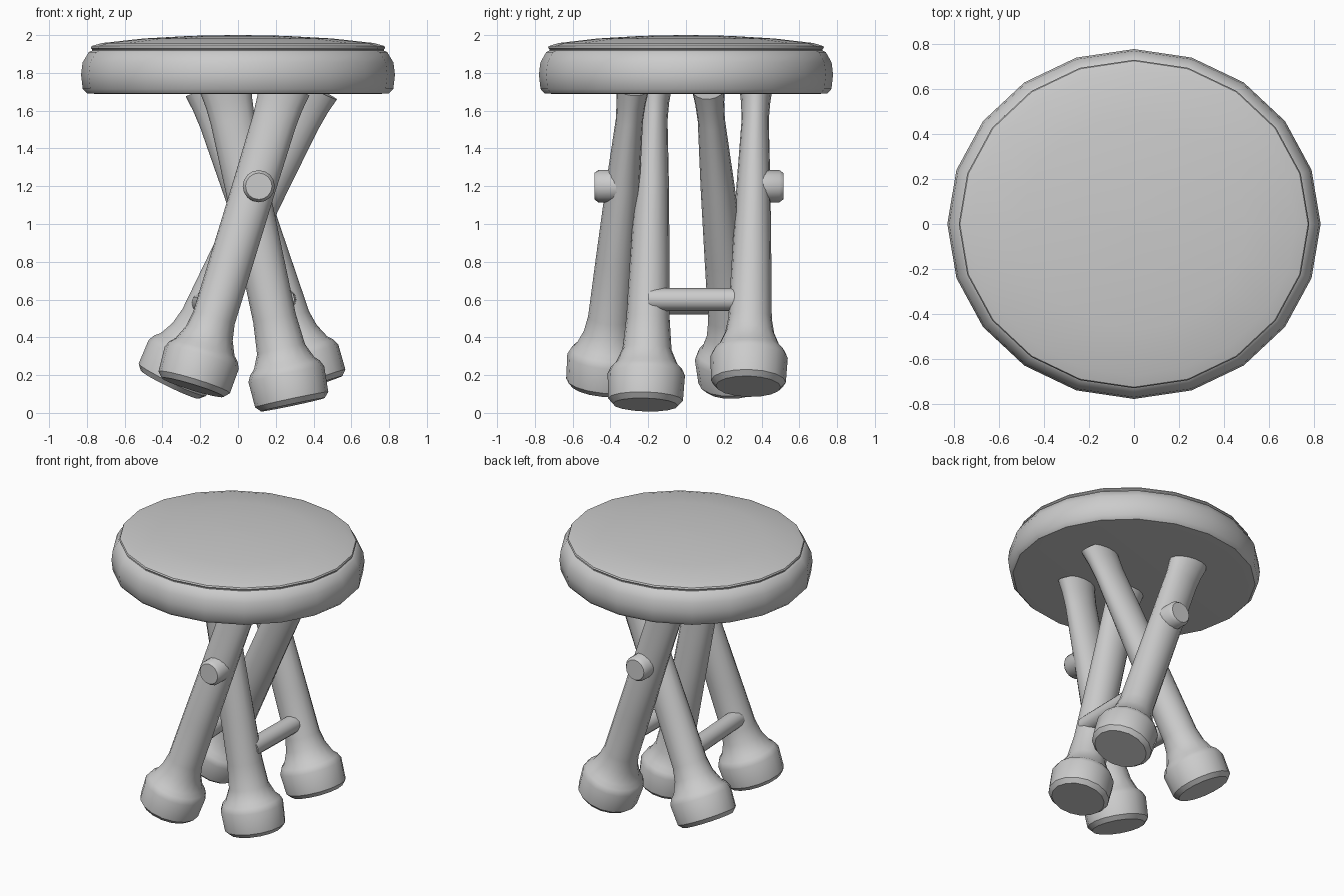
import bpy, bmesh, math
from mathutils import Vector

if "Cube" in bpy.data.objects:
    bpy.data.objects.remove(bpy.data.objects["Cube"])


def loft(name, rings, angle=38):
    """Skin a list of point rings into a capped, smooth-shaded object."""
    bm = bmesh.new()
    loops = [[bm.verts.new(p) for p in ring] for ring in rings]
    n = len(loops[0])
    for a, b in zip(loops, loops[1:]):
        for i in range(n):
            j = (i + 1) % n
            bm.faces.new((a[i], a[j], b[j], b[i]))
    bm.faces.new(loops[0][::-1])
    bm.faces.new(loops[-1])
    bmesh.ops.recalc_face_normals(bm, faces=bm.faces)
    mesh = bpy.data.meshes.new(name)
    bm.to_mesh(mesh)
    bm.free()
    obj = bpy.data.objects.new(name, mesh)
    bpy.context.collection.objects.link(obj)
    bpy.ops.object.select_all(action='DESELECT')
    obj.select_set(True)
    bpy.context.view_layer.objects.active = obj
    bpy.ops.object.shade_smooth_by_angle(angle=math.radians(angle))
    return obj


def rod(name, base, direction, stations, sides):
    """Loft elliptical rings (distance, rx, ry) along a straight axis."""
    base, d = Vector(base), Vector(direction).normalized()
    ref = Vector((1, 0, 0)) if abs(d.x) < 0.9 else Vector((0, 0, 1))
    u = (ref - d * ref.dot(d)).normalized()
    v = d.cross(u)
    rings = []
    for s, rx, ry in stations:
        rings.append([base + d * s
                      + u * (rx * math.cos(2 * math.pi * i / sides))
                      + v * (ry * math.sin(2 * math.pi * i / sides))
                      for i in range(sides)])
    return loft(name, rings)


# Seat: slightly oval 20-sided cushion with a groove under the domed top
seat_profile = [(0.74, 1.688), (0.80, 1.692), (0.822, 1.715), (0.831, 1.79),
                (0.823, 1.855), (0.79, 1.91), (0.772, 1.918), (0.772, 1.925),
                (0.78, 1.932), (0.775, 1.942), (0.72, 1.958), (0.5, 1.982),
                (0.25, 1.996), (0.03, 2.0)]
loft("seat", [[(r * math.cos(math.pi * i / 10), 0.937 * r * math.sin(math.pi * i / 10), z)
               for i in range(20)] for r, z in seat_profile])

# Legs: round foot, flared ankle, shaft that flattens toward the seat
legs = {
    "front_left_leg": ((-0.24, -0.44, 0.135), (0.24, -0.285, 1.7)),
    "front_right_leg": ((0.29, -0.215, 0.043), (-0.06, -0.165, 1.7)),
    "back_left_leg": ((-0.36, 0.265, 0.15), (0.39, 0.12, 1.7)),
    "back_right_leg": ((0.39, 0.33, 0.14), (-0.14, 0.37, 1.7)),
}
foot = [(0.0, 0.172, 0.172), (0.028, 0.198, 0.198), (0.165, 0.205, 0.205),
        (0.20, 0.188, 0.188), (0.225, 0.163, 0.163), (0.30, 0.13, 0.13)]
shaft = [(0.5, 0.115, 0.115), (0.8, 0.115, 0.105), (1.2, 0.115, 0.09),
         (1.55, 0.118, 0.072), (1.64, 0.125, 0.077), (1.72, 0.138, 0.088)]
for name, (b, t) in legs.items():
    axis = Vector(t) - Vector(b)
    k = axis.length / axis.z
    rod(name, b, axis, foot + [((z - b[2]) * k, rx, ry) for z, rx, ry in shaft], 16)

# Pegs on the outer faces of two legs
peg = [(0.0, 0.085, 0.085), (0.145, 0.085, 0.085), (0.165, 0.07, 0.07)]
rod("front_peg", (0.11, -0.32, 1.2), (0, -1, 0), peg, 16)
rod("back_peg", (0.04, 0.35, 1.2), (0, 1, 0), peg, 16)

# Stretchers joining the front and back legs on each side
for name, a, b in (("right_stretcher", (0.24, -0.2, 0.6), (0.25, 0.32, 0.6)),
                   ("left_stretcher", (-0.15, -0.4, 0.58), (-0.19, 0.24, 0.58))):
    span = Vector(b) - Vector(a)
    rod(name, a, span, [(0, 0.06, 0.06), (span.length, 0.06, 0.06)], 12)
